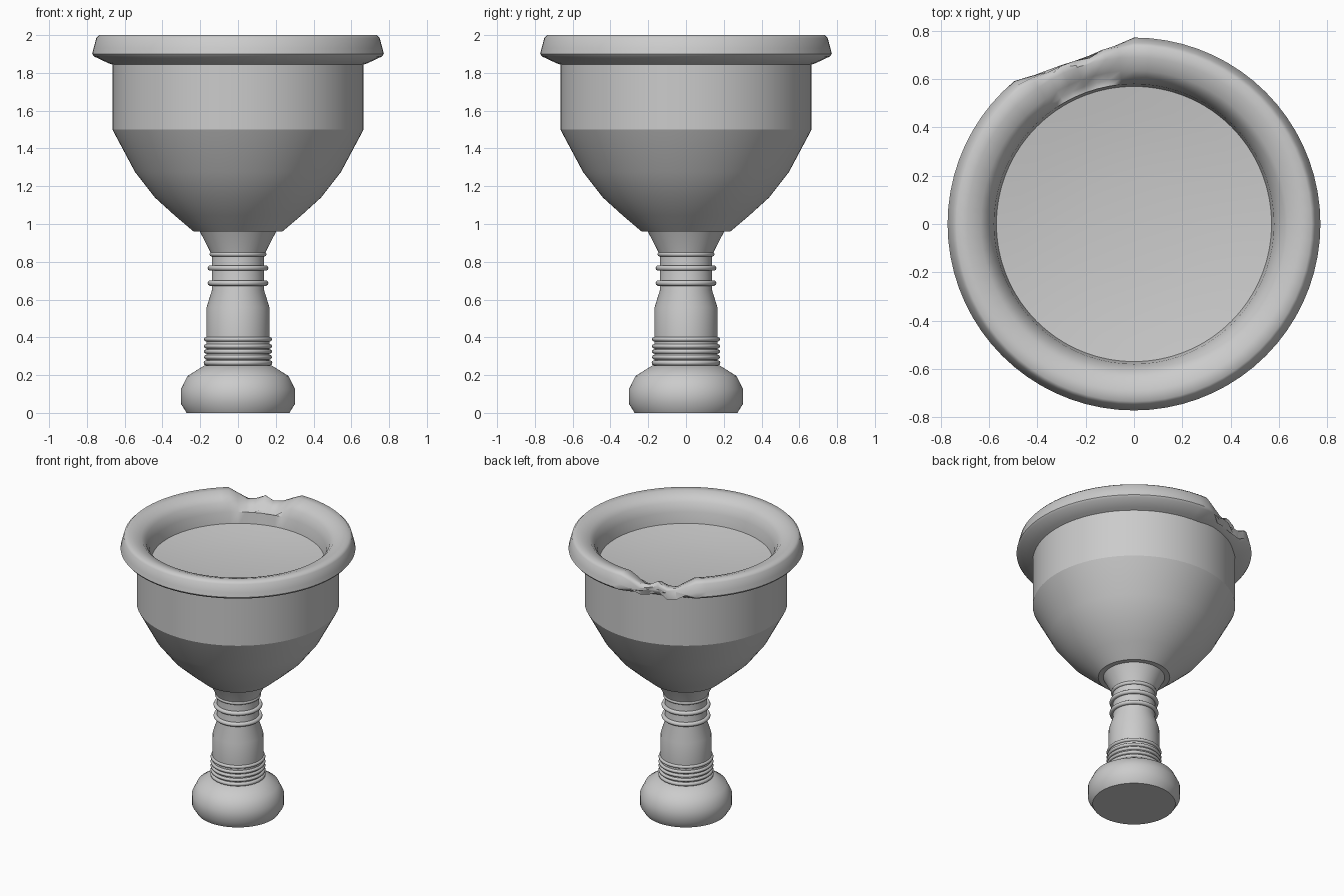
import bpy, bmesh, math, random

random.seed(4)
SEGMENTS = 72

old = bpy.data.objects.get("Cube")
if old:
    bpy.data.objects.remove(old, do_unlink=True)

stone = bpy.data.materials.new("light_grey_stone")
stone.use_nodes = True
grey = (0.6, 0.6, 0.6, 1)
stone.diffuse_color = grey
bsdf = stone.node_tree.nodes["Principled BSDF"]
bsdf.inputs["Base Color"].default_value = grey
bsdf.inputs["Roughness"].default_value = 0.7


def smooth(obj, angle):
    """Smooth shade one object, keeping edges above the angle sharp."""
    bpy.ops.object.select_all(action="DESELECT")
    obj.select_set(True)
    bpy.context.view_layer.objects.active = obj
    bpy.ops.object.shade_smooth_by_angle(angle=math.radians(angle))


def lathe(name, profile, angle, cap_start=False, cap_end=False, shape=None):
    """Revolve (radius, height) points about z; shape may move each point."""
    bm = bmesh.new()
    rings = []
    for row, (r, z) in enumerate(profile):
        ring = []
        for i in range(SEGMENTS):
            a = math.tau * i / SEGMENTS
            rr, zz = shape(row, a, r, z) if shape else (r, z)
            ring.append(bm.verts.new((rr * math.cos(a), rr * math.sin(a), zz)))
        rings.append(ring)
    for low, high in zip(rings, rings[1:]):
        for i in range(SEGMENTS):
            j = (i + 1) % SEGMENTS
            bm.faces.new((low[i], low[j], high[j], high[i]))
    if cap_start:
        bm.faces.new(rings[0][::-1])
    if cap_end:
        bm.faces.new(rings[-1])
    mesh = bpy.data.meshes.new(name)
    bm.to_mesh(mesh)
    bm.free()
    obj = bpy.data.objects.new(name, mesh)
    bpy.context.collection.objects.link(obj)
    mesh.materials.append(stone)
    smooth(obj, angle)
    return obj


def chipped(row, a, r, z):
    """Break the lip back to a jagged chord at the back right."""
    off = (math.degrees(a) - 110) / 20
    if abs(off) >= 1 or r < 0.59:
        return r, z
    limit = 0.73 / math.cos(math.radians(off * 20))
    depth = 1 - off * off
    jag = random.uniform(-0.018, 0.018) * depth
    if r > 0.7:
        r = min(r, limit) + jag - 0.025 * depth
    # two hollows with a lump left standing between them
    hollow = depth * (0.35 + 0.65 * math.sin(math.pi * abs(off)))
    if z > 1.9:
        z -= 0.075 * hollow + abs(jag)
    else:
        z += 0.02 * depth
    return r, z


# Foot
lathe("foot", [(0.272, 0), (0.302, 0.048), (0.302, 0.125), (0.268, 0.195),
               (0.18, 0.25), (0.15, 0.252)], 35, cap_start=True, cap_end=True)

# Stem and flared neck
lathe("stem", [(0.168, 0.24), (0.168, 0.41), (0.166, 0.56), (0.138, 0.65),
               (0.138, 0.835)], 30)
lathe("neck", [(0.138, 0.825), (0.148, 0.855), (0.202, 0.96)], 30)

# Decorative bands around the stem
bands = [(0.265, 0.168, 0.014), (0.295, 0.168, 0.012), (0.325, 0.168, 0.012),
         (0.353, 0.168, 0.012), (0.39, 0.168, 0.012),
         (0.687, 0.146, 0.015), (0.767, 0.146, 0.015), (0.84, 0.138, 0.013)]
for height, radius, thickness in bands:
    bpy.ops.mesh.primitive_torus_add(
        major_radius=radius, minor_radius=thickness, major_segments=SEGMENTS,
        minor_segments=10, location=(0, 0, height))
    band = bpy.context.object
    band.name = "stem_band"
    band.data.materials.append(stone)
    smooth(band, 60)

# Bowl wall
lathe("bowl", [(0.15, 0.958), (0.235, 0.96), (0.335, 1.045), (0.44, 1.14),
               (0.545, 1.275), (0.665, 1.5), (0.665, 1.86)], 25)

# Rolled rim with its broken edge, running down into the basin
lathe("rim", [(0.655, 1.84), (0.69, 1.853), (0.762, 1.887), (0.772, 1.9),
              (0.765, 1.93), (0.75, 1.985), (0.735, 2.0), (0.69, 1.998),
              (0.635, 1.98), (0.605, 1.95), (0.58, 1.89), (0.567, 1.79)],
      50, shape=chipped)

# Shallow dished surface inside the bowl
lathe("basin_floor", [(0.57, 1.812), (0.485, 1.80), (0.36, 1.785),
                      (0.2, 1.773), (0.04, 1.77)], 60).data.flip_normals()
floor = bpy.data.objects["basin_floor"]
floor.data.flip_normals()
bm = bmesh.new()
bm.from_mesh(floor.data)
bmesh.ops.holes_fill(bm, edges=[e for e in bm.edges if e.is_boundary
                                and e.verts[0].co.xy.length < 0.1])
for f in bm.faces:
    f.smooth = True
    f.normal_update()
    if f.normal.z < 0:
        f.normal_flip()
bm.to_mesh(floor.data)
bm.free()
